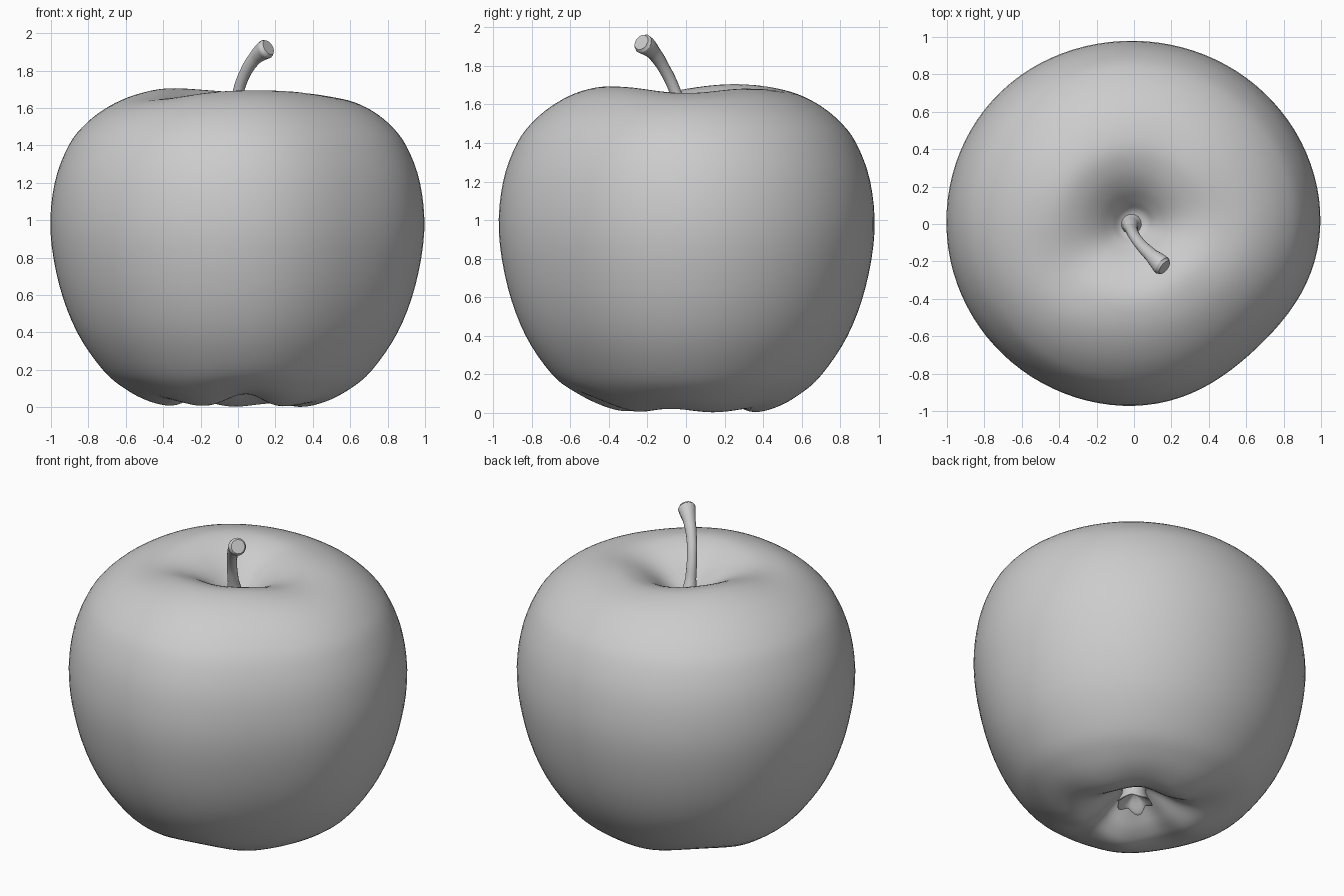
import bpy, bmesh, math
from mathutils import Vector

old = bpy.data.objects.get("Cube")
if old:
    bpy.data.objects.remove(old, do_unlink=True)

SEGMENTS = 96

grey = bpy.data.materials.new("plain_grey")
grey.use_nodes = True
grey.diffuse_color = (0.604, 0.604, 0.604, 1)
grey.node_tree.nodes["Principled BSDF"].inputs["Base Color"].default_value = grey.diffuse_color


def smooth_path(points, steps):
    """Catmull-Rom curve through 2D profile points."""
    pts = [Vector(p) for p in points]
    pts = [2 * pts[0] - pts[1]] + pts + [2 * pts[-1] - pts[-2]]
    out = []
    for a, b, c, d in zip(pts, pts[1:], pts[2:], pts[3:]):
        for i in range(steps):
            t = i / steps
            out.append(0.5 * (2 * b + (c - a) * t + (2 * a - 5 * b + 4 * c - d) * t ** 2
                              + (3 * b - a - 3 * c + d) * t ** 3))
    return out + [pts[-2]]


def bump(angle, centre, width):
    """Soft peak around one compass direction, in degrees."""
    off = (math.degrees(angle) - centre + 180) % 360 - 180
    return math.exp(-(off / width) ** 2)


def lathe(name, profile, shape, steps=4):
    """Turn a profile about z, letting shape(r, z, angle) bend each point."""
    bm = bmesh.new()
    rings = []
    for r, z in smooth_path(profile, steps):
        ring = []
        for i in range(SEGMENTS):
            a = math.tau * i / SEGMENTS
            rr, zz = shape(max(r, 0), z, a)
            ring.append(bm.verts.new((rr * math.cos(a), rr * math.sin(a), zz)))
        rings.append(ring)
    for low, high in zip(rings, rings[1:]):
        for i in range(SEGMENTS):
            j = (i + 1) % SEGMENTS
            bm.faces.new((low[i], low[j], high[j], high[i]))
    bmesh.ops.remove_doubles(bm, verts=bm.verts, dist=0.0001)
    bmesh.ops.recalc_face_normals(bm, faces=bm.faces)
    mesh = bpy.data.meshes.new(name)
    bm.to_mesh(mesh)
    bm.free()
    obj = bpy.data.objects.new(name, mesh)
    bpy.context.collection.objects.link(obj)
    finish(obj)


def finish(obj):
    obj.data.materials.clear()
    obj.data.materials.append(grey)
    bpy.ops.object.select_all(action='DESELECT')
    obj.select_set(True)
    bpy.context.view_layer.objects.active = obj
    bpy.ops.object.shade_smooth_by_angle(angle=math.radians(50))


# Fruit body: dimpled at both ends, soft lobes below, uneven rim above
def fruit_shape(r, z, a):
    fade = min(1, r / 0.15)
    if z < 0.6:
        notch = 0.009 * (1 - math.cos(5 * (a - math.radians(311))))
        notch += 0.05 * bump(a, 277, 22) + 0.04 * bump(a, 135, 22) + 0.02 * bump(a, 205, 25)
        z += fade * notch * math.exp(-((r - 0.36) / 0.24) ** 2)
    elif z > 1.2:
        rim = 0.004 + 0.012 * bump(a, 145, 30) - 0.015 * bump(a, 75, 30)
        rim -= 0.035 * bump(a, 0, 35) + 0.045 * bump(a, 212, 32)
        z += fade * rim * math.exp(-((r - 0.4) / 0.24) ** 2)
    side = 0.985 + 0.012 * math.cos(2 * a) + 0.015 * bump(a, 135, 35) - 0.055 * bump(a, 315, 28)
    return r * side, z


lathe("fruit_body", [
    (0, .2), (.08, .18), (.17, .11), (.26, .04), (.36, .002), (.48, .027),
    (.6, .092), (.72, .195), (.86, .4), (.955, .65), (1.003, .94), (.98, 1.2),
    (.905, 1.4), (.81, 1.52), (.69, 1.61), (.56, 1.668), (.42, 1.69),
    (.3, 1.66), (.2, 1.6), (.12, 1.525), (.07, 1.475), (0, 1.46)], fruit_shape)


# Withered blossom in the lower dimple, with ragged tips
def blossom_shape(r, z, a):
    reach = max(0, (0.16 - z) / 0.08)
    wave = math.cos(5 * a) + 0.4 * math.cos(3 * a + 1)
    return r * (1 + 0.12 * reach * wave), z - 0.012 * reach * wave


lathe("blossom_end", [(.07, .21), (.07, .16), (.085, .12), (.1, .09),
                      (.085, .095), (.04, .14), (0, .16)], blossom_shape, 3)

# Stem: tapering bent tube with a blunt knob
path = [(-.015, 0, 1.44, .065), (-.018, -.005, 1.49, .045), (-.013, -.03, 1.58, .033),
        (.003, -.065, 1.69, .03), (.04, -.115, 1.79, .031), (.09, -.165, 1.865, .037),
        (.135, -.207, 1.906, .05), (.15, -.222, 1.915, .053), (.163, -.232, 1.923, .042)]
curve = bpy.data.curves.new("stem", 'CURVE')
curve.dimensions = '3D'
curve.bevel_depth = 1
curve.bevel_resolution = 5
curve.resolution_u = 6
curve.use_fill_caps = True
spline = curve.splines.new('BEZIER')
spline.bezier_points.add(len(path) - 1)
for point, (x, y, z, radius) in zip(spline.bezier_points, path):
    point.co = (x, y, z)
    point.radius = radius
    point.handle_left_type = point.handle_right_type = 'AUTO'
stem = bpy.data.objects.new("stem", curve)
bpy.context.collection.objects.link(stem)
bpy.ops.object.select_all(action='DESELECT')
stem.select_set(True)
bpy.context.view_layer.objects.active = stem
bpy.ops.object.convert(target='MESH')
finish(bpy.context.view_layer.objects.active)
